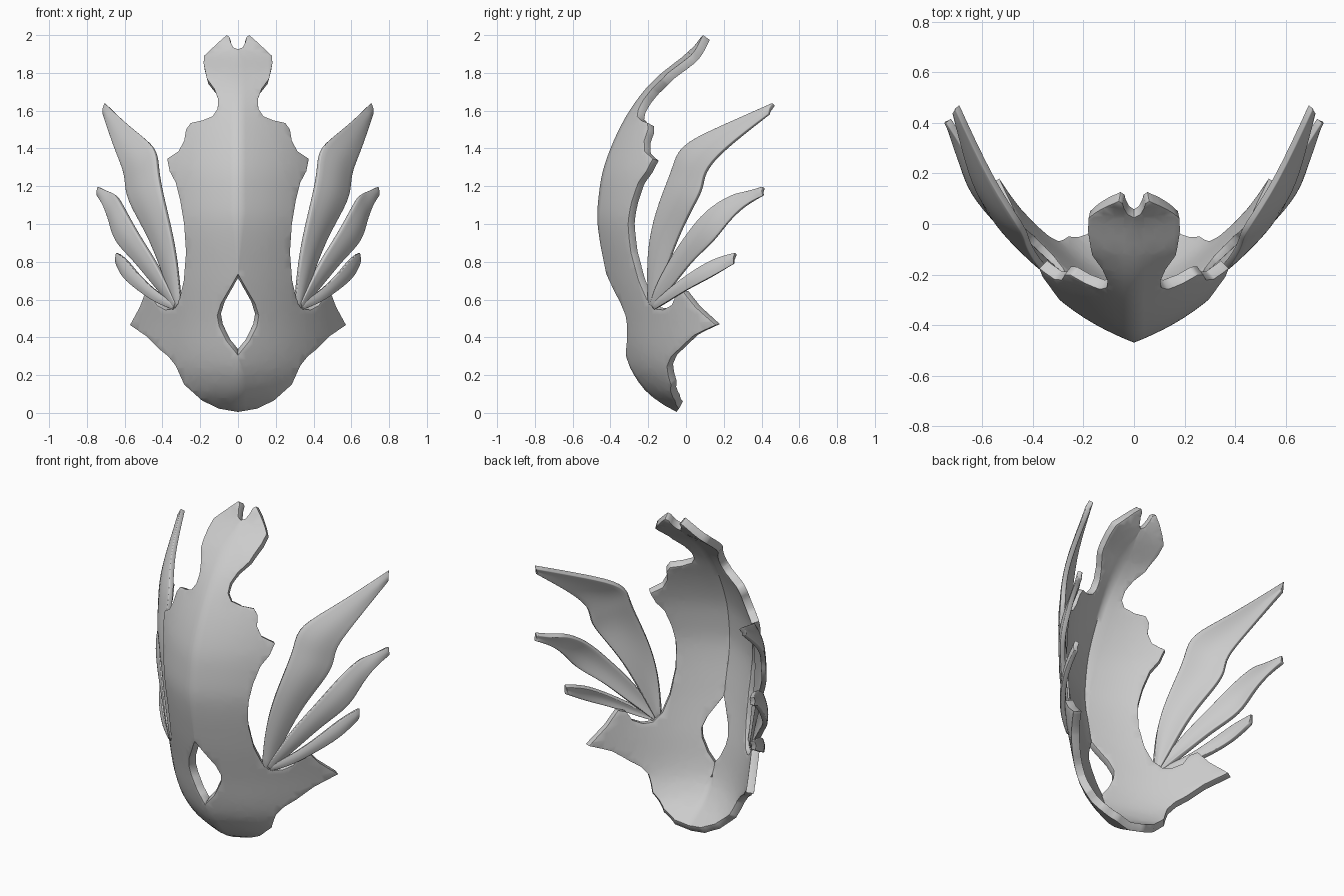
import bpy, bmesh
from mathutils import Vector

if "Cube" in bpy.data.objects:
    bpy.data.objects.remove(bpy.data.objects["Cube"])

# Half outline of the faceplate (x, z), from the crest notch down to the chin, then round the eye opening
OUTLINE = [(0, 1.925), (.025, 1.935), (.04, 1.965), (.045, 1.99), (.06, 2.0), (.1, 1.965),
           (.18, 1.89), (.182, 1.85), (.165, 1.77), (.125, 1.715), (.105, 1.66), (.108, 1.61),
           (.135, 1.57), (.19, 1.548), (.25, 1.535), (.275, 1.50), (.285, 1.44), (.315, 1.385),
           (.375, 1.345), (.362, 1.28), (.33, 1.22), (.305, 1.12), (.285, 1.0), (.275, .85),
           (.287, .7), (.31, .6), (.345, .55), (.385, .545), (.43, .57), (.46, .625), (.49, .64),
           (.52, .56), (.572, .465), (.49, .41), (.42, .34), (.37, .30), (.33, .25), (.285, .15),
           (.19, .065), (.1, .022), (0, .005),
           (0, .305), (.06, .38), (.1, .46), (.11, .515), (.09, .58), (.04, .665), (0, .735)]

# Depth of the centre ridge (z, y)
RIDGE = [(0, -.04), (.05, -.13), (.12, -.217), (.25, -.30), (.5, -.365), (.75, -.425), (1.0, -.468),
         (1.15, -.462), (1.31, -.432), (1.52, -.345), (1.68, -.243), (1.79, -.14), (1.91, .01), (2.0, .08)]


def ridge(z):
    """Smooth (Hermite) interpolation along the ridge."""
    n = len(RIDGE)
    i = 0
    while i < n - 2 and z > RIDGE[i + 1][0]:
        i += 1

    def slope(k):
        a, b = RIDGE[max(k - 1, 0)], RIDGE[min(k + 1, n - 1)]
        return (b[1] - a[1]) / (b[0] - a[0])
    (z0, y0), (z1, y1) = RIDGE[i], RIDGE[i + 1]
    h = z1 - z0
    t = min(max((z - z0) / h, 0), 1)
    return ((2*t**3 - 3*t*t + 1) * y0 + (t**3 - 2*t*t + t) * h * slope(i)
            + (3*t*t - 2*t**3) * y1 + (t**3 - t*t) * h * slope(i + 1))


def plate_y(x, z):
    """Front surface: swept back from the ridge, flatter in the crest."""
    k = 1 - .6 * min(max((z - 1.55) / .25, 0), 1)
    return ridge(z) + k * (.4 * x + .3 * x * x + x ** 3)


def finish(ob, thickness, offset, bevel, subsurf=0):
    """Mirror, thicken, round the rims and shade smooth."""
    def mod(kind, **props):
        m = ob.modifiers.new(kind.title(), kind)
        for key, value in props.items():
            setattr(m, key, value)
    if subsurf:
        mod('SUBSURF', levels=subsurf, render_levels=subsurf)
    mod('MIRROR', merge_threshold=.0005)
    mod('SOLIDIFY', thickness=thickness, offset=offset)
    mod('BEVEL', width=bevel, segments=2, limit_method='ANGLE', angle_limit=1.1)
    bpy.ops.object.select_all(action='DESELECT')
    ob.select_set(True)
    bpy.context.view_layer.objects.active = ob
    bpy.ops.object.convert(target='MESH')
    bpy.ops.object.shade_smooth_by_angle(angle=.9)


def to_object(bm, name):
    me = bpy.data.meshes.new(name)
    bm.to_mesh(me)
    bm.free()
    ob = bpy.data.objects.new(name, me)
    bpy.context.collection.objects.link(ob)
    return ob


# Faceplate: flat outline, cut into a grid, then bent to depth
bm = bmesh.new()
face = bm.faces.new([bm.verts.new((x, 0, z)) for x, z in OUTLINE])
bm.normal_update()
if face.normal.y > 0:
    face.normal_flip()
bmesh.ops.triangulate(bm, faces=bm.faces[:])
cuts = [((.04 * i, 0, 0), (1, 0, 0)) for i in range(1, 15)]
cuts += [((0, 0, .04 * i), (0, 0, 1)) for i in range(1, 50)]
for co, no in cuts:
    bmesh.ops.bisect_plane(bm, geom=bm.verts[:] + bm.edges[:] + bm.faces[:],
                           dist=1e-5, plane_co=co, plane_no=no)
for v in bm.verts:
    v.co.y = plate_y(v.co.x, v.co.z)
bmesh.ops.remove_doubles(bm, verts=bm.verts[:], dist=.002)
bmesh.ops.triangulate(bm, faces=[f for f in bm.faces if len(f.verts) > 4])
finish(to_object(bm, "faceplate"), .045, -1, .012)

# Side plumes: ribs of (inner edge point, outer edge point) from root to tip
PLUMES = {
    "upper_plume": [
        ((.30, -.19, .59), (.325, -.17, .555)), ((.325, -.2, .83), (.37, -.13, .68)),
        ((.37, -.165, 1.03), (.455, -.05, .92)), ((.41, -.10, 1.2), (.565, .04, 1.10)),
        ((.425, -.06, 1.3), (.59, .09, 1.19)), ((.43, -.03, 1.41), (.59, .09, 1.27)),
        ((.56, .16, 1.50), (.645, .19, 1.39)), ((.70, .465, 1.635), (.705, .44, 1.58))],
    "middle_plume": [
        ((.325, -.18, .58), (.335, -.16, .555)), ((.36, -.165, .65), (.40, -.10, .635)),
        ((.44, -.08, .81), (.465, -.04, .71)), ((.52, -.0, .93), (.55, .04, .815)),
        ((.60, .11, 1.075), (.65, .15, .91)), ((.645, .26, 1.16), (.67, .22, 1.01)),
        ((.67, .31, 1.16), (.705, .31, 1.10)), ((.735, .41, 1.195), (.735, .41, 1.15))],
    "lower_plume": [
        ((.33, -.17, .575), (.335, -.16, .55)), ((.44, -.09, .65), (.43, -.10, .585)),
        ((.53, .02, .735), (.52, .0, .65)), ((.59, .15, .815), (.605, .13, .715)),
        ((.635, .265, .845), (.635, .255, .79))],
}
for name, ribs in PLUMES.items():
    bm = bmesh.new()
    crease = bm.verts.layers.float.new("crease_vert")
    rows = []
    for a, b in ribs:
        a, b = Vector(a), Vector(b)
        bulge = Vector((.7, -.7, 0)) * .12 * (b - a).length
        rows.append([bm.verts.new(p) for p in (a, (a + b) / 2 + bulge, b)])
    for r, s in zip(rows, rows[1:]):
        for j in range(2):
            bm.faces.new((r[j], r[j + 1], s[j + 1], s[j]))
    bmesh.ops.recalc_face_normals(bm, faces=bm.faces[:])
    # keep the corners of root and tip crisp
    for v in rows[0] + rows[-1]:
        v[crease] = 1.0
    finish(to_object(bm, name), .028, 0, .007, subsurf=2)
